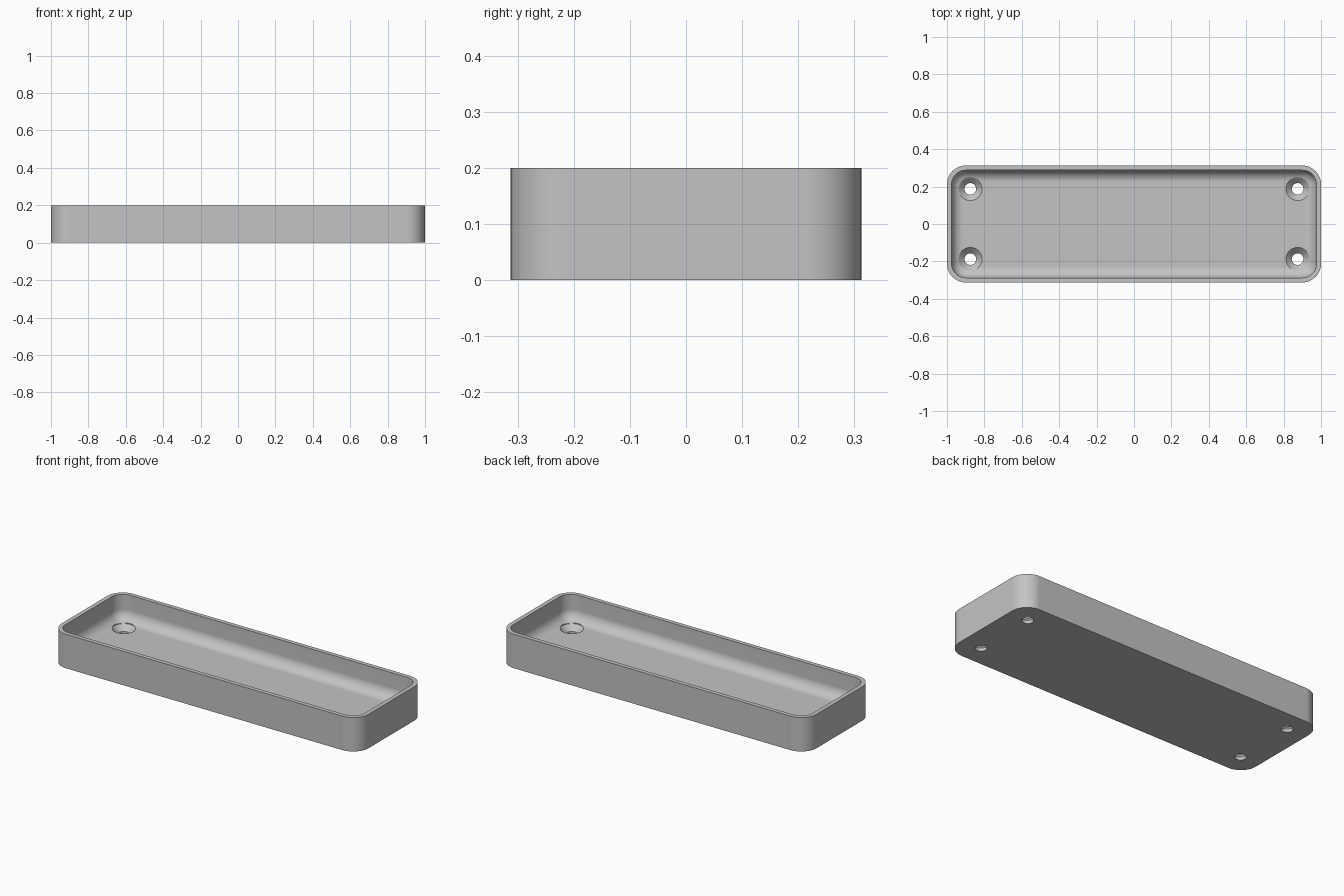
import bpy
import bmesh
from math import cos, sin, pi, radians

old = bpy.data.objects.get("Cube")
if old:
    bpy.data.objects.remove(old, do_unlink=True)

LENGTH, WIDTH, HEIGHT = 2.0, 0.625, 0.2
CORNER, WALL, FLOOR, FILLET = 0.1, 0.025, 0.05, 0.0625
HOLE_X, HOLE_Y, HOLE_R, SINK_R = 0.875, 0.1875, 0.031, 0.0625
CORNER_STEPS, FILLET_STEPS, HOLE_STEPS = 12, 10, 40

grey = bpy.data.materials.new("light_grey")
grey.use_nodes = True
colour = (0.55, 0.55, 0.55, 1)
grey.diffuse_color = colour
grey.node_tree.nodes["Principled BSDF"].inputs["Base Color"].default_value = colour


def rounded_ring(bm, inset, z):
    """Loop of vertices round a rounded rectangle, inset from the outside."""
    r = CORNER - inset
    cx, cy = LENGTH / 2 - CORNER, WIDTH / 2 - CORNER
    ring = []
    for i, (sx, sy) in enumerate([(1, 1), (-1, 1), (-1, -1), (1, -1)]):
        for k in range(CORNER_STEPS + 1):
            a = (i + k / CORNER_STEPS) * pi / 2
            ring.append(bm.verts.new((sx * cx + r * cos(a), sy * cy + r * sin(a), z)))
    return ring


def circle_ring(bm, x, y, r, z):
    steps = [2 * pi * k / HOLE_STEPS for k in range(HOLE_STEPS)]
    return [bm.verts.new((x + r * cos(a), y + r * sin(a), z)) for a in steps]


def skin(bm, rings):
    """Join successive rings with quads and cap both ends."""
    for low, high in zip(rings, rings[1:]):
        n = len(low)
        for i in range(n):
            j = (i + 1) % n
            bm.faces.new((low[i], low[j], high[j], high[i]))
    bm.faces.new(rings[0][::-1])
    bm.faces.new(rings[-1])


def finish(bm, name):
    bmesh.ops.recalc_face_normals(bm, faces=bm.faces)
    mesh = bpy.data.meshes.new(name)
    bm.to_mesh(mesh)
    bm.free()
    mesh.materials.append(grey)
    obj = bpy.data.objects.new(name, mesh)
    bpy.context.collection.objects.link(obj)
    return obj


# Tray: outer wall, rim, inner wall, then the fillet down to the floor
bm = bmesh.new()
profile = [(0, 0), (0, HEIGHT), (WALL, HEIGHT)]
for k in range(FILLET_STEPS + 1):
    a = k / FILLET_STEPS * pi / 2
    profile.append((WALL + FILLET * (1 - cos(a)), FLOOR + FILLET * (1 - sin(a))))
skin(bm, [rounded_ring(bm, inset, z) for inset, z in profile])
tray = finish(bm, "tray")

# Countersunk screw holes near the four corners
bm = bmesh.new()
sink_z = FLOOR - (SINK_R - HOLE_R)
for sx in (-1, 1):
    for sy in (-1, 1):
        steps = [(HOLE_R, -0.05), (HOLE_R, sink_z), (SINK_R, FLOOR), (SINK_R, HEIGHT)]
        skin(bm, [circle_ring(bm, sx * HOLE_X, sy * HOLE_Y, r, z) for r, z in steps])
cutter = finish(bm, "screw_hole_cutter")
cutter.hide_render = True

cut = tray.modifiers.new("screw_holes", "BOOLEAN")
cut.operation = "DIFFERENCE"
cut.solver = "EXACT"
cut.object = cutter

bpy.ops.object.select_all(action="DESELECT")
tray.select_set(True)
bpy.context.view_layer.objects.active = tray
bpy.ops.object.modifier_apply(modifier=cut.name)
bpy.data.objects.remove(cutter, do_unlink=True)

# Smooth curves, crisp rims, flat floor
bpy.ops.object.shade_smooth_by_angle(angle=radians(30))
weighted = tray.modifiers.new("flat_floor_shading", "WEIGHTED_NORMAL")
weighted.keep_sharp = True
